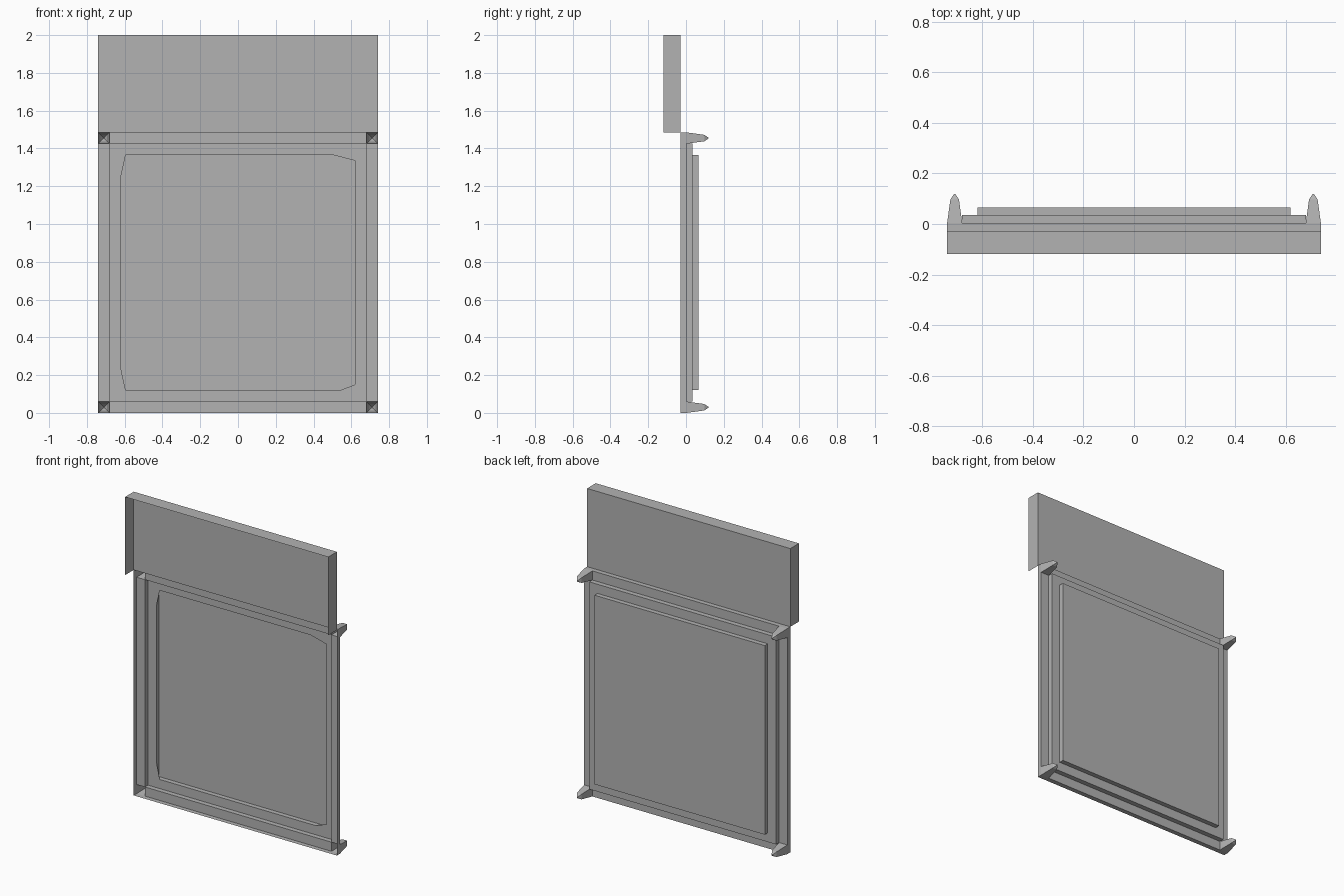
import bpy
import bmesh

default = bpy.data.objects.get("Cube")
if default:
    bpy.data.objects.remove(default, do_unlink=True)

grey = bpy.data.materials.new("plain grey")
grey.use_nodes = True
colour = (0.45, 0.45, 0.45, 1)
grey.diffuse_color = colour
grey.node_tree.nodes["Principled BSDF"].inputs["Base Color"].default_value = colour

# Main outlines: half widths, heights and depths of the nested steps
OUT_X, IN_X, PAN_X = 0.74, 0.68, 0.62
FRAME_TOP, TOP = 1.485, 2.0
RIM = 0.06
FRONT, FACE, LEDGE, STEP, BACK, TIP = -0.118, -0.028, 0.003, 0.035, 0.066, 0.118


def rect(x0, x1, z0, z1, y):
    return [(x0, y, z0), (x1, y, z0), (x1, y, z1), (x0, y, z1)]


def shell(name, faces):
    """Join polygons into one flat-shaded sheet object."""
    bm = bmesh.new()
    for points in faces:
        bm.faces.new([bm.verts.new(p) for p in points])
    bmesh.ops.remove_doubles(bm, verts=bm.verts, dist=0.0005)
    bmesh.ops.recalc_face_normals(bm, faces=bm.faces)
    mesh = bpy.data.meshes.new(name)
    bm.to_mesh(mesh)
    bm.free()
    mesh.materials.append(grey)
    obj = bpy.data.objects.new(name, mesh)
    bpy.context.collection.objects.link(obj)
    return obj


def walls(a, b):
    """Side faces between two matching rings."""
    n = len(a)
    return [(a[i], a[(i + 1) % n], b[(i + 1) % n], b[i]) for i in range(n)]


# Header: back, top and two ends, open at the front and underneath
head_front = rect(-OUT_X, OUT_X, FRAME_TOP, TOP, FRONT)
head_back = rect(-OUT_X, OUT_X, FRAME_TOP, TOP, FACE)
shell("header_panel", [head_back] + walls(head_front, head_back)[1:])

# Outer frame: rim wall, ledge strips between the corners, inner step wall
z_low, z_high = RIM, FRAME_TOP - RIM
frame = walls(rect(-OUT_X, OUT_X, 0, FRAME_TOP, FACE),
              rect(-OUT_X, OUT_X, 0, FRAME_TOP, LEDGE))
frame += [rect(-IN_X, IN_X, 0, z_low, LEDGE),
          rect(-IN_X, IN_X, z_high, FRAME_TOP, LEDGE),
          rect(-OUT_X, -IN_X, z_low, z_high, LEDGE),
          rect(IN_X, OUT_X, z_low, z_high, LEDGE)]
step = rect(-IN_X, IN_X, z_low, z_high, STEP)
frame += walls(rect(-IN_X, IN_X, z_low, z_high, LEDGE), step)
shell("outer_frame", frame)

# Inner ledge with a clipped-corner opening; two points for each corner
p0, p1 = 0.12, 1.365
opening = [(x, STEP, z) for x, z in (
    (-PAN_X, 0.235), (-0.595, p0), (0.54, p0), (PAN_X, 0.15),
    (PAN_X, 1.335), (0.505, p1), (-0.595, p1), (-PAN_X, 1.25))]
ledge = []
for i in range(4):
    a, b, c = opening[2 * i], opening[2 * i + 1], opening[(2 * i + 2) % 8]
    ledge += [(step[i], a, b), (step[i], b, c, step[(i + 1) % 4])]
shell("inner_ledge", ledge)

# Recessed panel: shallow tray open at the front
tray_back = rect(-PAN_X, PAN_X, p0, p1, BACK)
shell("recessed_panel",
      [tray_back] + walls(rect(-PAN_X, PAN_X, p0, p1, STEP), tray_back))

# Hollow pointed pegs at the four corners
for side, sx in (("left", 1), ("right", -1)):
    for level, cz in (("lower", RIM / 2), ("upper", FRAME_TOP - RIM / 2)):
        cx = sx * (OUT_X + IN_X) / 2
        rings = [rect(cx - h, cx + h, cz - h, cz + h, y)
                 for h, y in ((RIM / 2, LEDGE), (0.017, 0.097), (0.003, TIP))]
        shell(f"{level}_{side}_peg", walls(rings[0], rings[1])
              + walls(rings[1], rings[2]) + [rings[2]])
